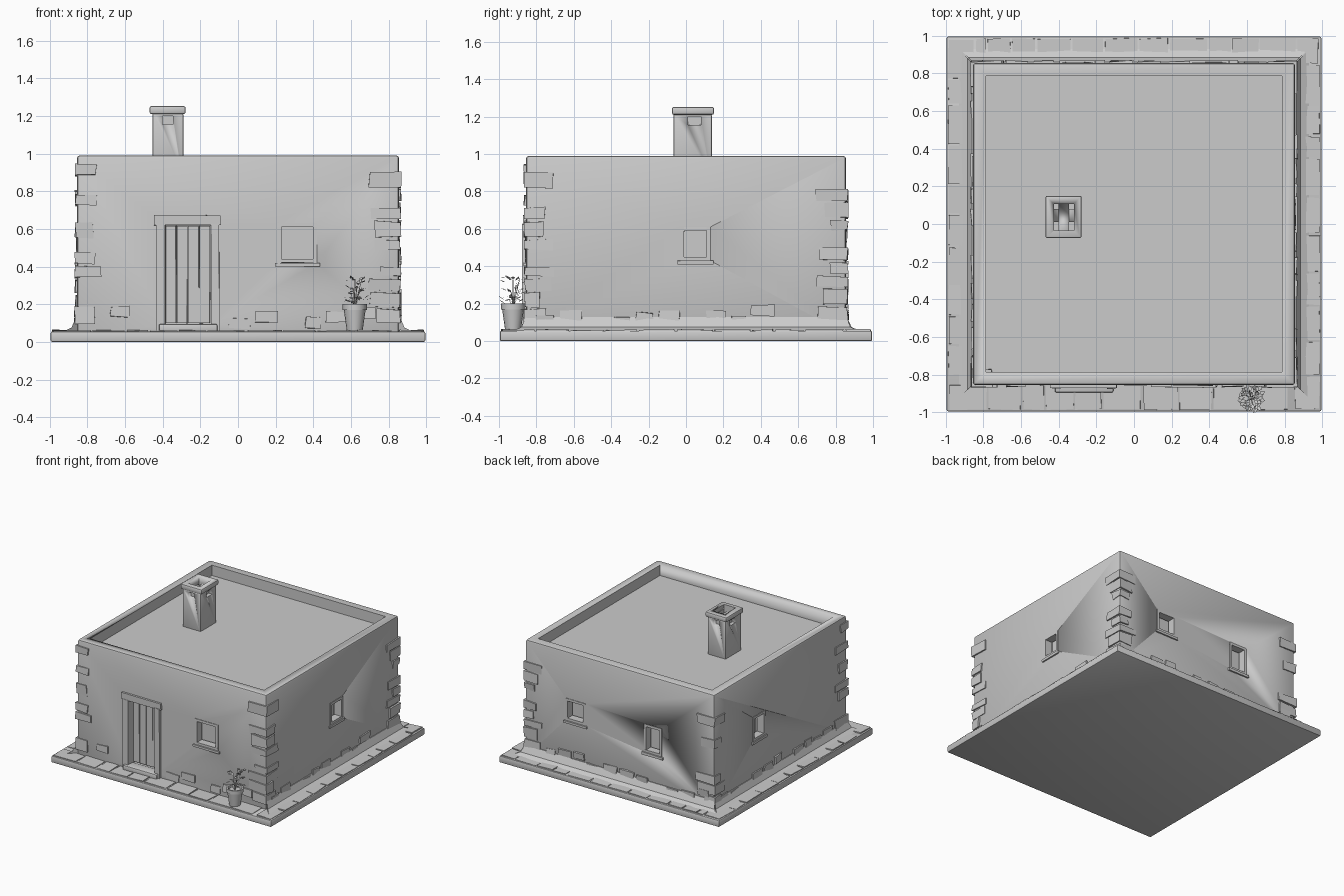
import bpy, bmesh, math, random
from mathutils import Vector, Matrix

if "Cube" in bpy.data.objects:
    bpy.data.objects.remove(bpy.data.objects["Cube"])

random.seed(4)
W = 0.855          # half width of the walls
TOP = 0.99         # parapet height


def finish(name, bm, angle=30):
    bmesh.ops.recalc_face_normals(bm, faces=bm.faces)
    me = bpy.data.meshes.new(name)
    bm.to_mesh(me)
    bm.free()
    ob = bpy.data.objects.new(name, me)
    bpy.context.collection.objects.link(ob)
    bpy.ops.object.select_all(action='DESELECT')
    ob.select_set(True)
    bpy.context.view_layer.objects.active = ob
    bpy.ops.object.shade_smooth_by_angle(angle=math.radians(angle))
    return ob


def add_box(bm, x0, x1, y0, y1, z0, z1, jitter=0.0, mat=None):
    vs = bmesh.ops.create_cube(bm, size=1)['verts']
    for v in vs:
        v.co = Vector((x0 + (v.co.x + .5) * (x1 - x0),
                       y0 + (v.co.y + .5) * (y1 - y0),
                       z0 + (v.co.z + .5) * (z1 - z0)))
        v.co += Vector([random.uniform(-jitter, jitter) for _ in range(3)])
        if mat:
            v.co = mat @ v.co
    return vs


def box(name, *dims, bevel=0.0):
    bm = bmesh.new()
    add_box(bm, *dims)
    if bevel:
        bmesh.ops.bevel(bm, geom=bm.edges[:], offset=bevel, segments=2,
                        affect='EDGES', profile=0.5)
    return finish(name, bm)


def cut(target, boxes):
    bm = bmesh.new()
    for b in boxes:
        add_box(bm, *b)
    cutter = finish("cutter", bm)
    cutter.hide_render = True
    mod = target.modifiers.new("cut", 'BOOLEAN')
    mod.operation = 'DIFFERENCE'
    mod.solver = 'EXACT'
    mod.object = cutter
    bpy.context.view_layer.objects.active = target
    bpy.ops.object.modifier_apply(modifier=mod.name)
    bpy.data.objects.remove(cutter)


def side(k):
    # turns a layout made for the front wall to right (1), back (2), left (3)
    return Matrix.Rotation(k * math.pi / 2, 4, 'Z')


def turned(k, x0, x1, y0, y1, z0, z1):
    a, b = side(k) @ Vector((x0, y0, z0)), side(k) @ Vector((x1, y1, z1))
    return (min(a.x, b.x), max(a.x, b.x), min(a.y, b.y), max(a.y, b.y), z0, z1)


# ground slab
box("ground_slab", -.995, .995, -.995, .995, 0, .055, bevel=.008)

# paving stones around the house
bm = bmesh.new()
for k in range(4):
    x = -.98
    while x < .8:
        l = min(random.uniform(.12, .22), .85 - x)
        add_box(bm, x, x + l - .012, -.985, -W, .03, .061, .004, side(k))
        x += l
finish("paving_stones", bm)

# walls with parapet, window and door recesses: (side, x0, x1, z0, z1)
windows = [(0, .21, .42, .42, .63), (1, -.03, .13, .43, .61),
           (2, -.49, -.31, .43, .61), (2, .22, .38, .36, .59),
           (3, -.36, -.20, .42, .62)]
walls = box("walls", -W, W, -W, W, .03, TOP, bevel=.014)
holes = [turned(k, x0, x1, -W - .1, -W + .08, z0, z1) for k, x0, x1, z0, z1 in windows]
holes.append((-.39, -.14, -W - .1, -W + .08, .09, .62))
R = W - .068
holes.append((-R, R, -R, R, .905, 1.2))
cut(walls, holes)

# window frames, crossbars and sills
for i, (k, x0, x1, z0, z1) in enumerate(windows):
    bm = bmesh.new()
    m, t = side(k), .02
    y0, y1 = -W - .004, -W + .06
    for d in ((x0, x0 + t, y0, y1, z0, z1), (x1 - t, x1, y0, y1, z0, z1),
              (x0, x1, y0, y1, z0, z0 + t), (x0, x1, y0, y1, z1 - t, z1)):
        add_box(bm, *d, .001, m)
    add_box(bm, x0 - .015, x1 + .015, y0 - .008, -W + .03, z0 - .02, z0, .002, m)
    finish("window_frame_%d" % (i + 1), bm)

# door frame, lintel, planks and step
bm = bmesh.new()
for x0, x1, z0, z1 in ((-.435, -.385, .06, .625), (-.145, -.10, .06, .625),
                       (-.445, -.09, .62, .672)):
    add_box(bm, x0, x1, -W - .018, -W + .07, z0, z1, .003)
finish("door_frame", bm)
bm = bmesh.new()
for i in range(4):
    x = -.385 + i * .06
    add_box(bm, x, x + .056, -W + .05, -W + .085, .1, .615, .002)
finish("door_planks", bm)
box("door_step", -.42, -.11, -W - .04, -W + .05, .05, .095, bevel=.008)

# sloping plaster foot on the sides and back
bm = bmesh.new()
for k in (1, 2, 3):
    m = side(k)
    rings = [[bm.verts.new(m @ Vector((s * (W + o - .005), -(W + o), z)))
              for o, z in ((-.02, .05), (.085, .05), (.03, .075), (.005, .13), (-.02, .13))]
             for s in (-1, 1)]
    a, b = rings
    for i in range(5):
        j = (i + 1) % 5
        bm.faces.new((a[i], a[j], b[j], b[i]))
    bm.faces.new(a)
    bm.faces.new(b[::-1])
finish("wall_foot", bm)

# exposed corner stones and low rubble on the wall faces
bm = bmesh.new()
for k in range(4):
    m = side(k)
    z = .1
    while z < .9:
        h = random.uniform(.06, .1)
        if random.random() < .65:
            add_box(bm, W - random.uniform(.08, .17), W + .009, -W - .009,
                    -W + random.uniform(.07, .16), z, z + h - .012, .006, m)
        z += h
    x = -.8
    while x < .72:
        l = random.uniform(.07, .13)
        if not (k == 0 and -.56 < x < -.08) and random.random() < .7:
            z = random.uniform(.07, .14)
            add_box(bm, x, x + l, -W - .01, -W + .03, z, z + .055, .006, m)
        x += l + .03
finish("exposed_stones", bm)

# chimney: hollow stack with smoke openings under the cap
stack = box("chimney_stack", -.455, -.29, -.068, .138, .89, 1.215, bevel=.01)
cut(stack, [(-.425, -.32, -.035, .105, 1.12, 1.3),
            (-.40, -.345, -.2, .3, 1.155, 1.2),
            (-.6, -.2, .01, .08, 1.155, 1.2)])
cap = box("chimney_cap", -.47, -.278, -.075, .15, 1.21, 1.252, bevel=.01)
cut(cap, [(-.425, -.32, -.035, .105, 1.1, 1.3)])

# plant pot
PX, PY = .62, -.925
bm = bmesh.new()
profile = [(0, .058), (.042, .058), (.058, .17), (.064, .17), (.064, .2), (.052, .2), (.05, .18), (0, .18)]
verts = [bm.verts.new((PX + r, PY, z)) for r, z in profile]
edges = [bm.edges.new(p) for p in zip(verts, verts[1:])]
bmesh.ops.spin(bm, geom=verts + edges, cent=(PX, PY, 0), axis=(0, 0, 1),
               angle=2 * math.pi, steps=16)
bmesh.ops.remove_doubles(bm, verts=bm.verts, dist=1e-4)
finish("plant_pot", bm)

# leaves on short arching stems
bm = bmesh.new()
for i in range(38):
    a = i * 2.4
    r = .068 * math.sqrt(random.random())
    tip = Vector((PX + .01 + r * math.cos(a), PY + r * math.sin(a), random.uniform(.21, .35)))
    out = Vector((math.cos(a), math.sin(a), random.uniform(-.3, .9))).normalized()
    wide = Vector((-math.sin(a), math.cos(a), 0)) * .011
    leaf = [tip - out * .02, tip + wide, tip + out * .016, tip - wide]
    bm.faces.new([bm.verts.new(p) for p in leaf])
    if i % 3 == 0:
        root = Vector((PX, PY, .18))
        s = wide * .2
        bm.faces.new([bm.verts.new(p) for p in (root - s, root + s, leaf[0] + s, leaf[0] - s)])
finish("plant_leaves", bm)
